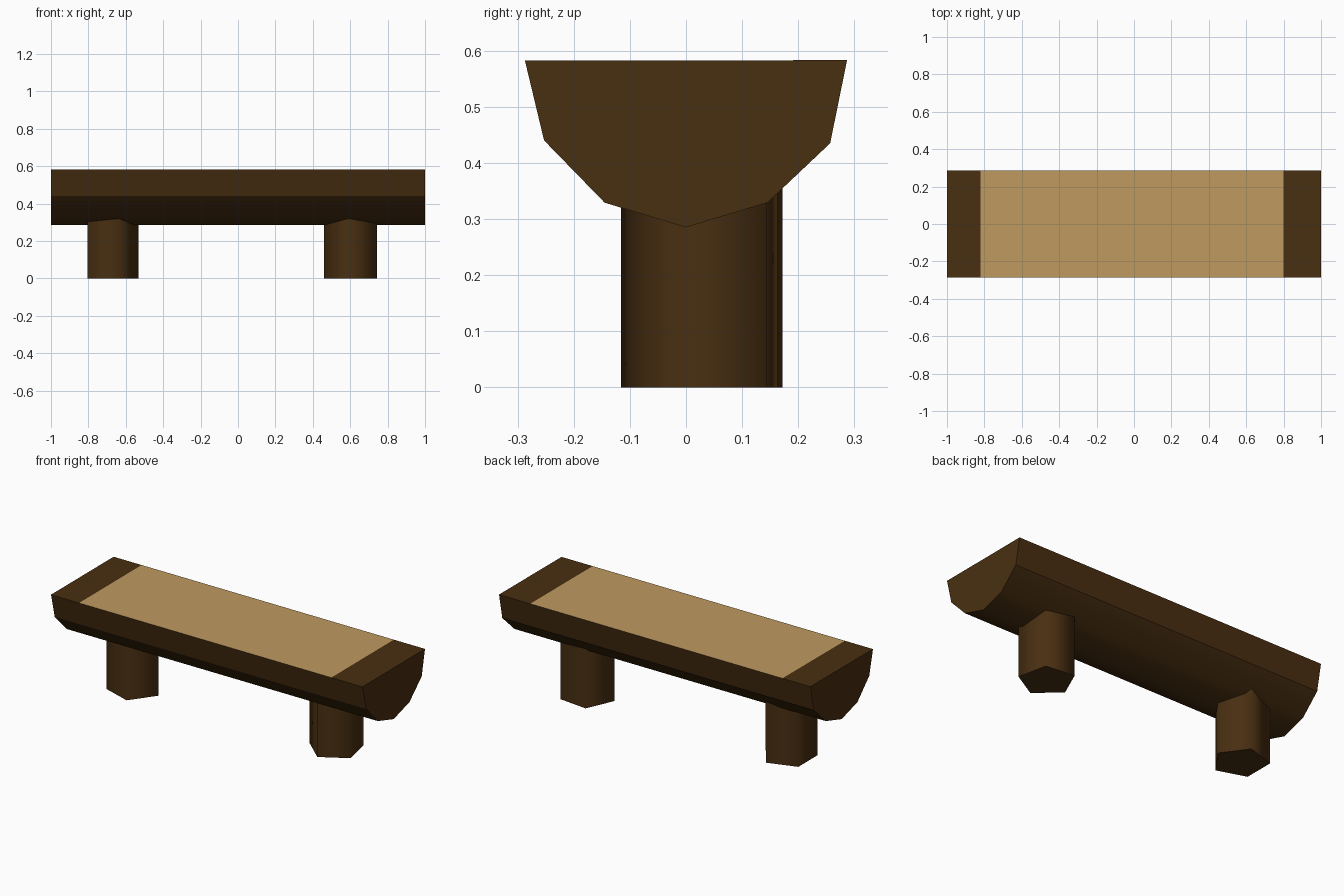
import bpy, bmesh, math

if "Cube" in bpy.data.objects:
    bpy.data.objects.remove(bpy.data.objects["Cube"])


def flat_material(name, rgb):
    m = bpy.data.materials.new(name)
    m.diffuse_color = (*rgb, 1.0)
    m.use_nodes = True
    m.node_tree.nodes["Principled BSDF"].inputs["Base Color"].default_value = m.diffuse_color
    return m


bark = flat_material("dark bark", (0.066, 0.028, 0.0057))
wood = flat_material("cut wood", (0.52, 0.32, 0.118))


def prism(name, ring, offset, sharp_ids, mats):
    """Extrude a 3D ring by an offset: smooth sides, flat caps, sharp edges at the given corners."""
    bm = bmesh.new()
    a = [bm.verts.new(p) for p in ring]
    b = [bm.verts.new([p[i] + offset[i] for i in range(3)]) for p in ring]
    n = len(ring)
    caps = [bm.faces.new(a), bm.faces.new(b)]
    for i in range(n):
        j = (i + 1) % n
        bm.faces.new((a[i], a[j], b[j], b[i])).smooth = True
    for cap in caps:
        for e in cap.edges:
            e.smooth = False
    for i in sharp_ids:
        bm.edges.get((a[i], b[i])).smooth = False
    bmesh.ops.recalc_face_normals(bm, faces=bm.faces[:])
    mesh = bpy.data.meshes.new(name)
    bm.to_mesh(mesh)
    bm.free()
    for m in mats:
        mesh.materials.append(m)
    obj = bpy.data.objects.new(name, mesh)
    bpy.context.collection.objects.link(obj)
    return obj


# Seat: half log, rounded below and flat on top
profile = [(-0.287, 0.582), (-0.253, 0.44), (-0.145, 0.329), (0, 0.285),
           (0.145, 0.329), (0.257, 0.435), (0.287, 0.583)]
seat = prism("seat", [(-1, y, z) for y, z in profile], (2, 0, 0), (0, 1, 5, 6), [bark, wood])

# Seat top: cut across twice, light wood between the cuts
bm = bmesh.new()
bm.from_mesh(seat.data)
for x in (-0.82, 0.80):
    top = [f for f in bm.faces if f.normal.z > 0.9]
    geom = top + list({e for f in top for e in f.edges}) + list({v for f in top for v in f.verts})
    bmesh.ops.bisect_plane(bm, geom=geom, plane_co=(x, 0, 0), plane_no=(1, 0, 0))
    bm.normal_update()
for f in bm.faces:
    if f.normal.z > 0.9:
        f.smooth = False
        f.material_index = int(abs(f.calc_center_median().x) < 0.5)
bm.to_mesh(seat.data)
bm.free()

# Legs: five-sided logs, each turned differently, running up into the seat
for name, cx, cy, turn in (("left_leg", -0.682, 0.029, 0), ("right_leg", 0.606, 0.033, 48)):
    angles = [math.radians(turn + 72 * i) for i in range(5)]
    ring = [(cx + 0.15 * math.cos(t), cy + 0.15 * math.sin(t), 0) for t in angles]
    prism(name, ring, (0, 0, 0.4), (), [bark])
